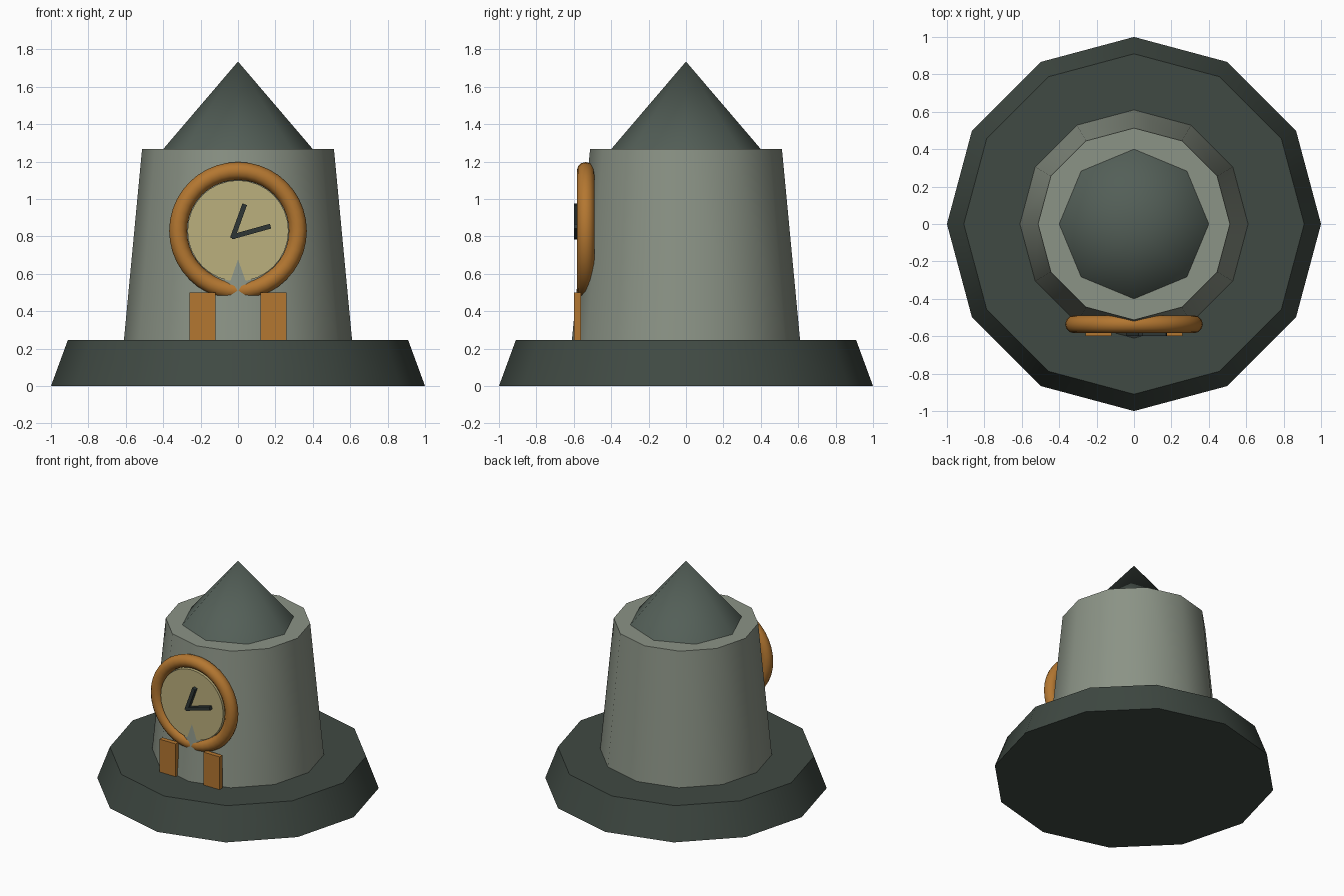
import bpy
from math import radians, atan2, hypot

if "Cube" in bpy.data.objects:
    bpy.data.objects.remove(bpy.data.objects["Cube"])


def material(name, r, g, b):
    m = bpy.data.materials.new(name)
    m.diffuse_color = tuple((c / 255) ** 2.2 for c in (r, g, b)) + (1,)
    m.use_nodes = True
    m.node_tree.nodes["Principled BSDF"].inputs["Base Color"].default_value = m.diffuse_color
    return m


slate = material("dark_slate", 66, 75, 69)
stone = material("stone", 138, 146, 133)
roof_mat = material("roof_slate", 84, 95, 88)
bronze = material("bronze", 178, 118, 52)
cream = material("cream", 186, 174, 124)
black = material("dark_metal", 50, 57, 56)


def finish(name, mat, smooth=True):
    ob = bpy.context.object
    ob.name = name
    ob.data.materials.append(mat)
    if smooth:
        bpy.ops.object.shade_smooth_by_angle(angle=radians(40))
    return ob


def frustum(name, sides, r1, r2, z1, z2, mat):
    bpy.ops.mesh.primitive_cone_add(vertices=sides, radius1=r1, radius2=r2,
                                    depth=z2 - z1, location=(0, 0, (z1 + z2) / 2))
    return finish(name, mat)


def box(name, centre, size, mat, tilt=0):
    bpy.ops.mesh.primitive_cube_add(size=1, location=centre, rotation=(0, tilt, 0))
    bpy.context.object.scale = size
    return finish(name, mat, smooth=False)


def hand(name, start, end, width):
    # bar lying on the dial between two (x, z) points
    dx, dz = end[0] - start[0], end[1] - start[1]
    box(name, ((start[0] + end[0]) / 2, -0.585, (start[1] + end[1]) / 2),
        (hypot(dx, dz), 0.03, width), black, -atan2(dz, dx))


# Stepped tower body
frustum("plinth", 12, 1.0, 0.91, 0, 0.245, slate)
frustum("tower", 12, 0.61, 0.513, 0.245, 1.267, stone)
frustum("roof", 8, 0.4, 0, 1.267, 1.735, roof_mat)

# Clock dial and ring, partly sunk into the front corner of the tower
bpy.ops.mesh.primitive_cylinder_add(vertices=32, radius=0.27, depth=0.05,
                                    location=(0, -0.544, 0.83), rotation=(radians(90), 0, 0))
finish("clock_dial", cream)
bpy.ops.mesh.primitive_torus_add(major_segments=40, minor_segments=12,
                                 major_radius=0.32, minor_radius=0.048,
                                 location=(0, -0.536, 0.83), rotation=(radians(90), 0, 0))
finish("clock_ring", bronze)

# Clock hands
hand("hour_hand", (-0.03, 0.79), (0.036, 0.972), 0.026)
hand("minute_hand", (-0.034, 0.797), (0.174, 0.855), 0.026)

# Posts under the clock
for side, label in ((-1, "left"), (1, "right")):
    box(label + "_post", (side * 0.19, -0.58, 0.373), (0.14, 0.036, 0.256), bronze)
